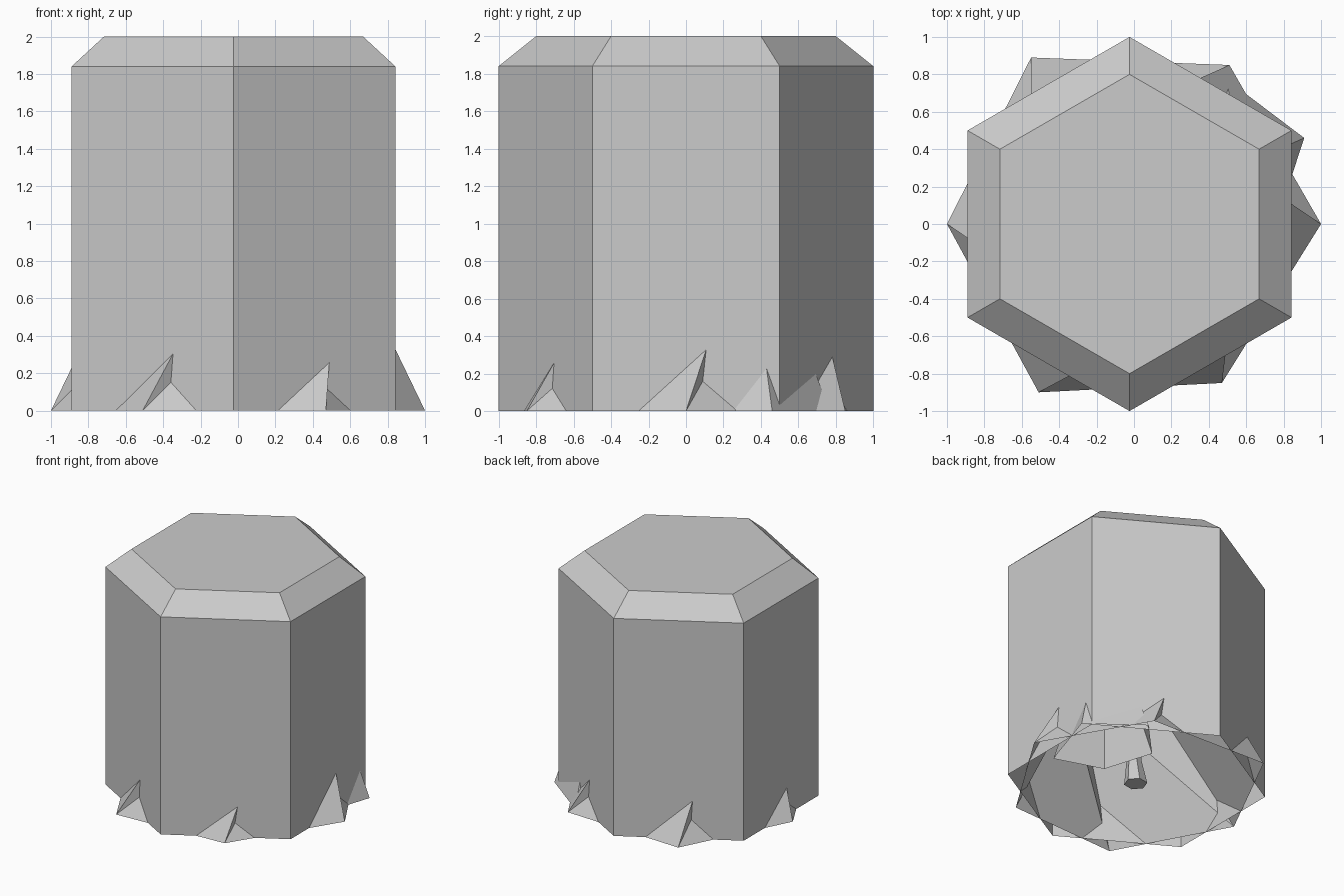
import bpy, math

if "Cube" in bpy.data.objects:
    bpy.data.objects.remove(bpy.data.objects["Cube"])


def mesh_object(name, verts, faces):
    mesh = bpy.data.meshes.new(name)
    mesh.from_pydata(verts, [], faces)
    mesh.update()
    obj = bpy.data.objects.new(name, mesh)
    bpy.context.collection.objects.link(obj)
    return obj


def ring(n, r, z, start=0.0, cx=0.0, cy=0.0):
    return [(cx + r * math.cos(math.radians(start) + 2 * math.pi * i / n),
             cy + r * math.sin(math.radians(start) + 2 * math.pi * i / n), z)
            for i in range(n)]


def bands(n, levels):
    return [(n * k + i, n * k + (i + 1) % n, n * (k + 1) + (i + 1) % n, n * (k + 1) + i)
            for k in range(levels - 1) for i in range(n)]


# Hexagonal column with a chamfered top and open bottom
verts = (ring(6, 1.0, 0, 30, -0.024) + ring(6, 1.0, 1.84, 30, -0.024)
         + ring(6, 0.8, 2.0, 30, -0.024))
mesh_object("column_shell", verts, bands(6, 3) + [tuple(range(12, 18))])

# Twisted hollow cone inside, its corners poking out at the base
corners = [(1, 0), (.51, .85), (-.55, .89), (-1, 0), (-.51, -.9), (.47, -.85)]
verts = [(x, y, 0) for x, y in corners] + ring(6, 0.6, 1.06, 35.5) + [(0, 0, 1.8)]
faces = []
for i in range(6):
    j = (i + 1) % 6
    faces += [(i, j, 6 + j), (i, 6 + j, 6 + i), (6 + i, 6 + j, 12)]
mesh_object("inner_cone", verts, faces)

# Small hollow side cone
base = [(.33, .04), (.73, -.09), (.91, .46), (.5, .77), (.2, .455)]
verts = [(x, y, 0) for x, y in base] + [(.55, .3, 1.2)]
mesh_object("side_cone", verts, [(i, (i + 1) % 5, 5) for i in range(5)])

# Central trunk
verts = ring(6, 0.09, 0, 10, 0, 0.02) + ring(6, 0.06, 0.2, 10) + ring(6, 0.05, 1.7, 10)
mesh_object("trunk", verts, bands(6, 3) + [tuple(range(5, -1, -1))])
